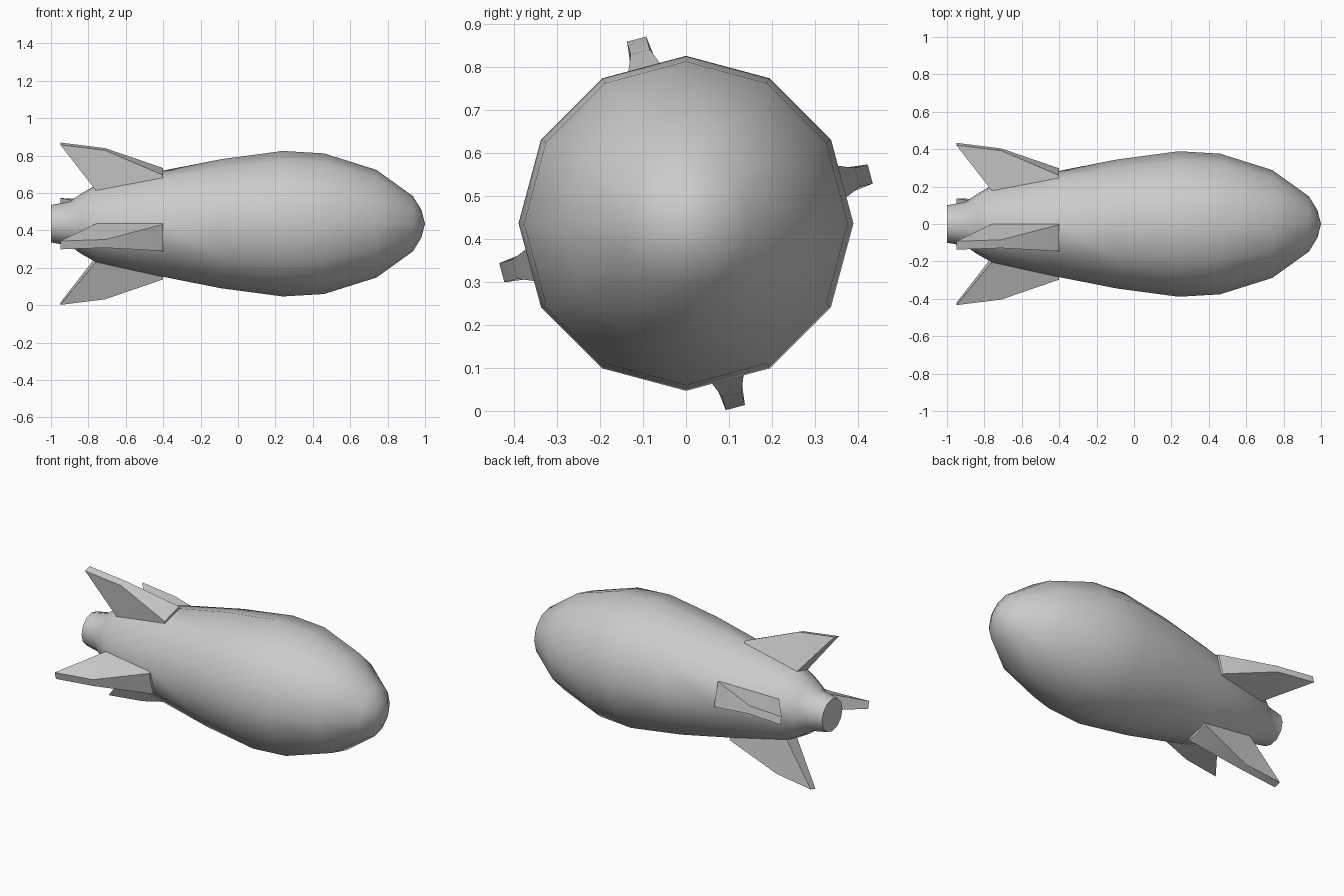
import bpy, bmesh
from math import sin, cos, pi
from mathutils import Vector

if "Cube" in bpy.data.objects:
    bpy.data.objects.remove(bpy.data.objects["Cube"])

SIDES, AXIS_Z = 12, 0.436
# body profile: (x, radius) from tail to nose
PROFILE = [(-1.0, 0.10), (-0.90, 0.118), (-0.84, 0.16), (-0.76, 0.205), (-0.40, 0.284),
           (-0.09, 0.345), (0.24, 0.389), (0.46, 0.376), (0.74, 0.288), (0.935, 0.148),
           (0.98, 0.075)]
FIN_BACK, FIN_FRONT = 3, 4      # rings between which the fins grow

bm = bmesh.new()


def radial(x, r, a, side=0.0):
    """Point at radius r and angle a from straight up, shifted sideways."""
    return bm.verts.new((x, -sin(a) * r - cos(a) * side, AXIS_Z + cos(a) * r - sin(a) * side))


# rings of the hull
rings = [[radial(x, r, 2 * pi * k / SIDES) for k in range(SIDES)] for x, r in PROFILE]
nose = bm.verts.new((1.0, 0, AXIS_Z))
bm.faces.new(rings[0])


def fin(a0, a1, b0, b1, angle):
    """Fin growing out of one hull panel: a = back root, b = front root."""
    out = Vector((0, -sin(angle), cos(angle)))
    f0, f1 = (bm.verts.new(v.co + out * 0.014) for v in (b0, b1))
    t0, t1 = (radial(-0.95, 0.443, angle, s) for s in (-0.023, 0.023))
    m0, m1 = (radial(-0.71, 0.412, angle, s) for s in (-0.023, 0.023))
    for face in ((b0, b1, f1, f0), (f0, f1, m1, m0), (m0, m1, t1, t0), (t0, t1, a1, a0),
                 (a0, b0, f0, m0), (a0, m0, t0), (a1, b1, f1, m1), (a1, m1, t1)):
        bm.faces.new(face)


# hull panels, with a fin replacing every third tail panel
for i in range(len(rings) - 1):
    for k in range(SIDES):
        n = (k + 1) % SIDES
        quad = (rings[i][k], rings[i][n], rings[i + 1][k], rings[i + 1][n])
        if i == FIN_BACK and k % 3 == 0:
            fin(*quad, 2 * pi * (k + 0.5) / SIDES)
        else:
            bm.faces.new((quad[0], quad[1], quad[3], quad[2]))
for k in range(SIDES):
    bm.faces.new((rings[-1][k], rings[-1][(k + 1) % SIDES], nose))

bmesh.ops.recalc_face_normals(bm, faces=bm.faces)
mesh = bpy.data.meshes.new("finned_hull")
bm.to_mesh(mesh)
bm.free()
hull = bpy.data.objects.new("finned_hull", mesh)
bpy.context.collection.objects.link(hull)
bpy.context.view_layer.objects.active = hull
hull.select_set(True)
bpy.ops.object.shade_smooth_by_angle(angle=pi * 50 / 180)
